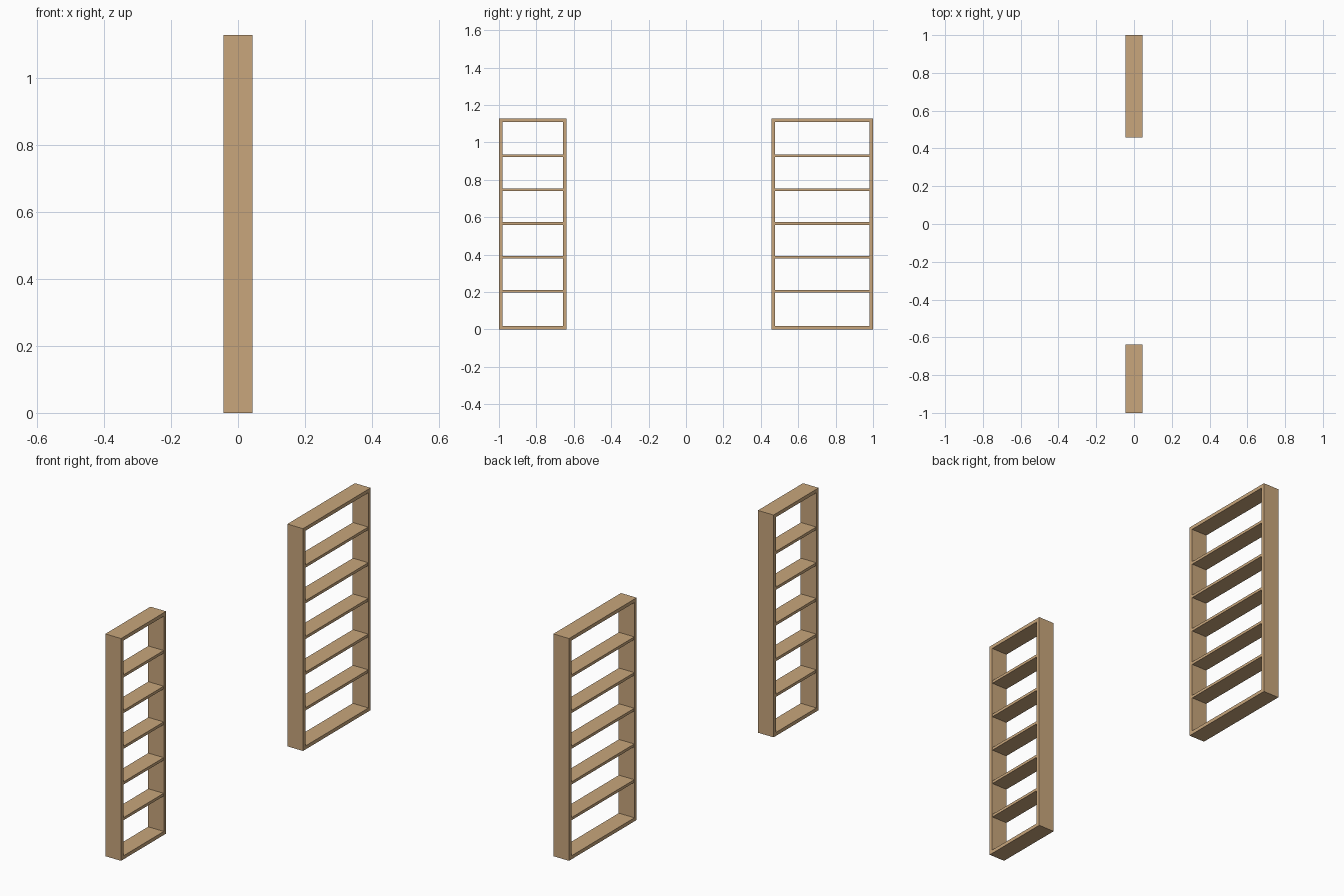
import bpy, bmesh

if "Cube" in bpy.data.objects:
    bpy.data.objects.remove(bpy.data.objects["Cube"])

DEPTH = 0.088      # full depth along x
HEIGHT = 1.127
FRAME_T = 0.018    # frame board thickness
SHELF_T = 0.014
SHELF_Z = [0.204 + 0.181 * i for i in range(5)]

wood = bpy.data.materials.new("wood")
wood.diffuse_color = (0.58, 0.38, 0.20, 1)
wood.use_nodes = True
wood.node_tree.nodes["Principled BSDF"].inputs["Base Color"].default_value = wood.diffuse_color


def finish(name, bm):
    bmesh.ops.recalc_face_normals(bm, faces=bm.faces)
    mesh = bpy.data.meshes.new(name)
    bm.to_mesh(mesh)
    bm.free()
    mesh.materials.append(wood)
    obj = bpy.data.objects.new(name, mesh)
    bpy.context.collection.objects.link(obj)


def frame(name, y0, y1):
    # Rectangular ring extruded through the depth
    bm = bmesh.new()
    rings = []
    for x in (-DEPTH / 2, DEPTH / 2):
        for t in (0, FRAME_T):
            corners = [(y0 + t, t), (y1 - t, t), (y1 - t, HEIGHT - t), (y0 + t, HEIGHT - t)]
            rings.append([bm.verts.new((x, y, z)) for y, z in corners])
    for a, b in ((0, 1), (1, 3), (3, 2), (2, 0)):
        for i in range(4):
            j = (i + 1) % 4
            bm.faces.new((rings[a][i], rings[a][j], rings[b][j], rings[b][i]))
    finish(name, bm)


def shelf(name, y0, y1, z):
    bm = bmesh.new()
    bmesh.ops.create_cube(bm, size=1)
    bmesh.ops.scale(bm, vec=(DEPTH - 0.002, y1 - y0, SHELF_T), verts=bm.verts)
    bmesh.ops.translate(bm, vec=(0, (y0 + y1) / 2, z), verts=bm.verts)
    finish(name, bm)


# Narrow unit and wide unit, each a frame with five shelves
for label, y0, y1 in (("narrow", -1.0, -0.639), ("wide", 0.458, 1.0)):
    frame(label + "_frame", y0, y1)
    for n, z in enumerate(SHELF_Z, 1):
        shelf(f"{label}_shelf_{n}", y0 + FRAME_T, y1 - FRAME_T, z)
